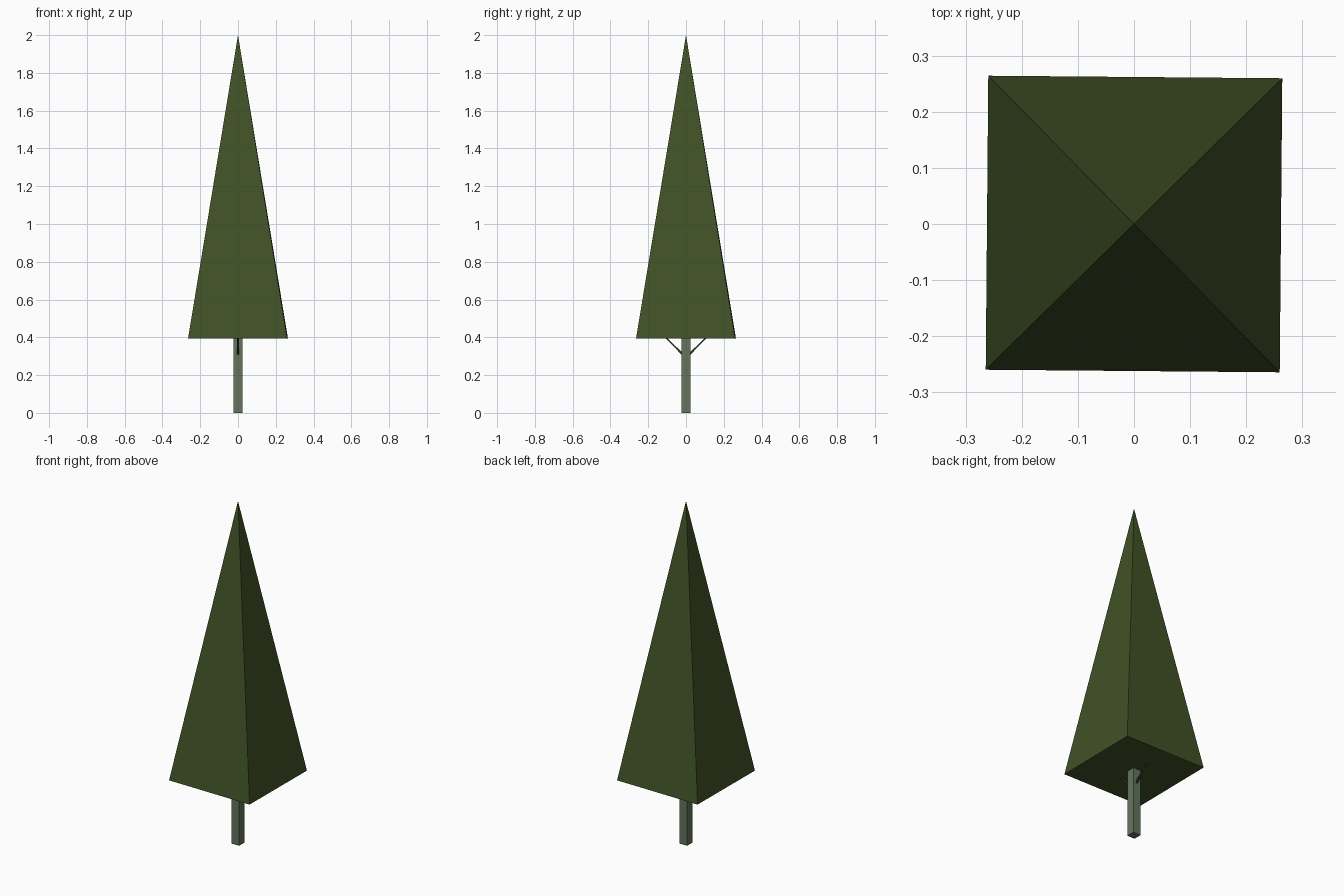
import bpy, bmesh, math
from mathutils import Matrix, Vector

if "Cube" in bpy.data.objects:
    bpy.data.objects.remove(bpy.data.objects["Cube"])


def material(name, rgb):
    m = bpy.data.materials.new(name)
    m.diffuse_color = (*rgb, 1.0)
    m.use_nodes = True
    m.node_tree.nodes["Principled BSDF"].inputs["Base Color"].default_value = m.diffuse_color
    return m


leaf_green = material("leaf_green", (0.053, 0.084, 0.020))
bark = material("grey_green_bark", (0.125, 0.175, 0.107))
twig = material("dark_twig", (0.040, 0.040, 0.024))


def add_prism(name, start, end, r1, r2, mat, turn=0.0):
    """Four-sided tapered prism from start to end; r1/r2 are half widths."""
    start, end = Vector(start), Vector(end)
    axis = end - start
    bm = bmesh.new()
    bmesh.ops.create_cone(bm, cap_ends=True, segments=4,
                          radius1=r1 * math.sqrt(2), radius2=r2 * math.sqrt(2),
                          depth=axis.length,
                          matrix=Matrix.Rotation(math.radians(45 + turn), 4, 'Z'))
    bmesh.ops.remove_doubles(bm, verts=bm.verts, dist=1e-5)
    rot = Vector((0, 0, 1)).rotation_difference(axis).to_matrix().to_4x4()
    bm.transform(Matrix.Translation((start + end) / 2) @ rot)
    bmesh.ops.recalc_face_normals(bm, faces=bm.faces)
    mesh = bpy.data.meshes.new(name)
    bm.to_mesh(mesh)
    bm.free()
    mesh.materials.append(mat)
    obj = bpy.data.objects.new(name, mesh)
    bpy.context.collection.objects.link(obj)
    return obj


# Foliage pyramid, turned very slightly
add_prism("foliage", (0, 0, 0.395), (0, 0, 2.0), 0.262, 0.0, leaf_green, -0.5)

# Square trunk
add_prism("trunk", (0, 0, 0), (0, 0, 0.40), 0.025, 0.024, bark)

# Two thin branches rising into the foliage
for name, s in (("front_branch", -1), ("back_branch", 1)):
    add_prism(name, (0, s * 0.015, 0.307), (0, s * 0.107, 0.399), 0.005, 0.004, twig)
